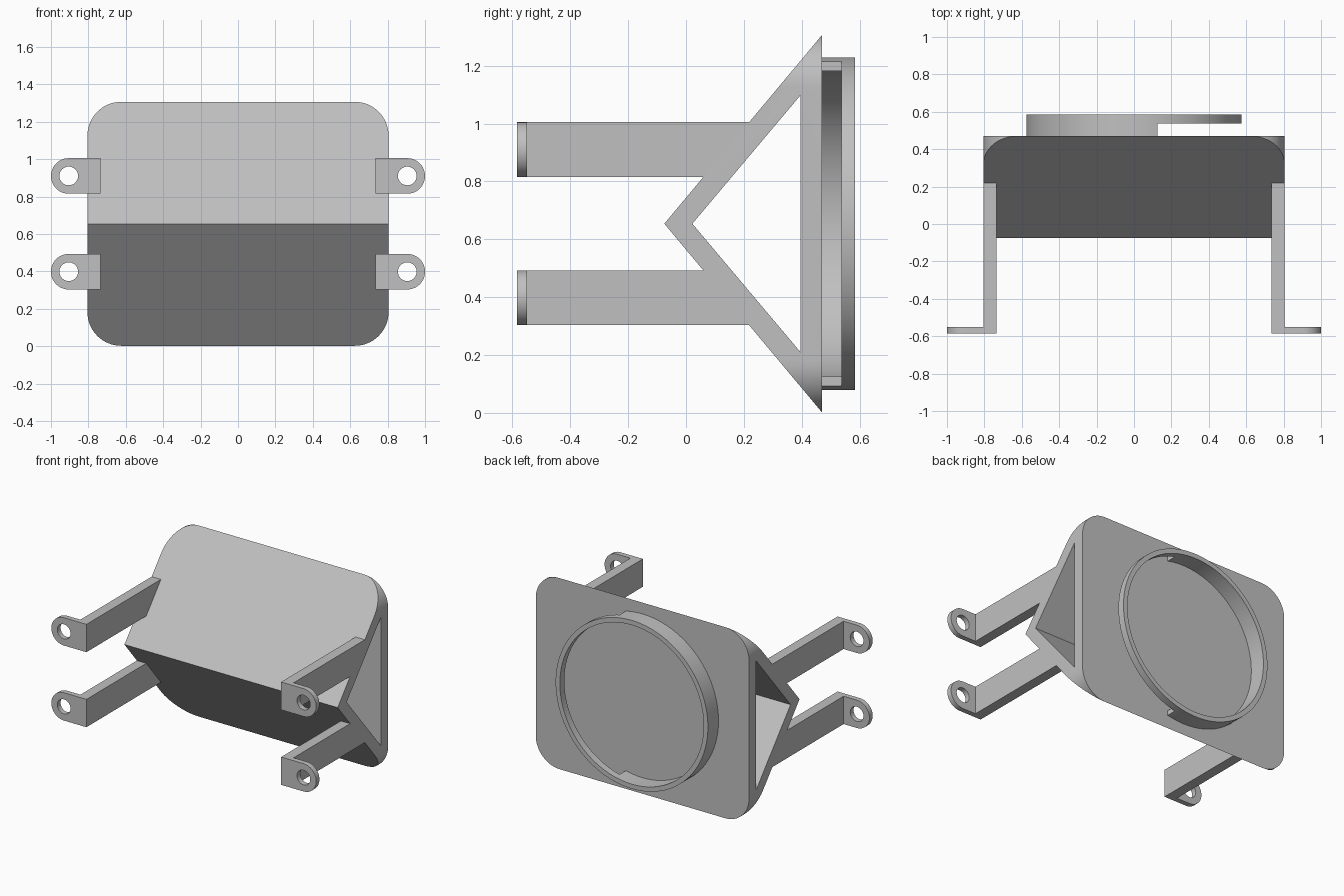
import bpy, bmesh, math
from mathutils import Vector

if "Cube" in bpy.data.objects:
    bpy.data.objects.remove(bpy.data.objects["Cube"], do_unlink=True)

grey = bpy.data.materials.new("plain grey")
grey.use_nodes = True
grey.diffuse_color = (0.53, 0.53, 0.53, 1)
grey.node_tree.nodes["Principled BSDF"].inputs["Base Color"].default_value = grey.diffuse_color

MID = 0.654          # height of the horizontal symmetry plane
BACK = 0.47          # rear face of the housing


def prism(name, points, axis, start, end):
    """Extrude a 2D outline along x (points are y, z) or y (points are x, z)."""
    def place(p, d):
        return Vector((d, p[0], p[1])) if axis == "x" else Vector((p[0], d, p[1]))
    bm = bmesh.new()
    low = [bm.verts.new(place(p, start)) for p in points]
    high = [bm.verts.new(place(p, end)) for p in points]
    bm.faces.new(low)
    bm.faces.new(high)
    for i in range(len(points)):
        j = (i + 1) % len(points)
        bm.faces.new((low[i], low[j], high[j], high[i]))
    bmesh.ops.recalc_face_normals(bm, faces=bm.faces)
    mesh = bpy.data.meshes.new(name)
    bm.to_mesh(mesh)
    bm.free()
    mesh.materials.append(grey)
    obj = bpy.data.objects.new(name, mesh)
    bpy.context.collection.objects.link(obj)
    return obj


def arc(cx, cz, r, a0, a1, steps):
    angles = [math.radians(a0 + (a1 - a0) * i / steps) for i in range(steps + 1)]
    return [(cx + r * math.cos(a), cz + r * math.sin(a)) for a in angles]


def circle(cx, cz, r, steps):
    return arc(cx, cz, r, 0, 360, steps)[:-1]


def combine(target, tool, operation):
    """Apply a boolean and discard the tool."""
    mod = target.modifiers.new("combine", "BOOLEAN")
    mod.operation, mod.solver, mod.object = operation, "EXACT", tool
    graph = bpy.context.evaluated_depsgraph_get()
    graph.update()
    mesh = bpy.data.meshes.new_from_object(target.evaluated_get(graph))
    target.modifiers.clear()
    target.data = mesh
    bpy.data.objects.remove(tool, do_unlink=True)


def smooth(obj):
    bpy.ops.object.select_all(action="DESELECT")
    obj.select_set(True)
    bpy.context.view_layer.objects.active = obj
    bpy.ops.object.shade_smooth_by_angle(angle=math.radians(30))


# Wedge housing, hollow from side to side, with rounded corners
half_w, half_h, corner = 0.805, 0.652, 0.18
housing = prism("housing", [(BACK, MID + half_h), (-0.075, MID), (BACK, MID - half_h)],
                "x", -half_w, half_w)
combine(housing, prism("hollow", [(0.395, MID + 0.443), (0.022, MID), (0.395, MID - 0.443)],
                       "x", -1, 1), "DIFFERENCE")
outline = []
for sx, sz, a in ((1, 1, 0), (-1, 1, 90), (-1, -1, 180), (1, -1, 270)):
    outline += arc(sx * (half_w - corner), MID + sz * (half_h - corner), corner, a, a + 90, 16)
combine(housing, prism("rounding", outline, "y", -0.5, 0.8), "INTERSECT")
smooth(housing)

# Rear ring, with a slot between it and the plate on one side
ring = prism("rear_ring", circle(0, MID, 0.575, 96), "y", BACK - 0.005, 0.585)
combine(ring, prism("bore", circle(0, MID, 0.543, 96), "y", 0.3, 0.8), "DIFFERENCE")
slot = [(0.125, -0.2), (0.8, -0.2), (0.8, 1.5), (0.125, 1.5)]
combine(ring, prism("slot", slot, "y", 0.3, 0.537), "DIFFERENCE")
smooth(ring)

# Four mounting arms, each with a rounded, drilled foot
arm_low, arm_high = 0.161, 0.351
eye_z, eye_r = (arm_low + arm_high) / 2, (arm_high - arm_low) / 2
for sx, side in ((1, "left"), (-1, "right")):
    for sz, level in ((1, "upper"), (-1, "lower")):
        side_view = [(-0.585, arm_low), (0.065, arm_low), (0.224, arm_high), (-0.585, arm_high)]
        arm = prism(f"{level}_{side}_arm", [(y, MID + sz * z) for y, z in side_view],
                    "x", sx * 0.735, sx * half_w)
        foot = [(0.735, arm_low)] + arc(0.905, eye_z, eye_r, -90, 90, 24) + [(0.735, arm_high)]
        combine(arm, prism("foot", [(sx * x, MID + sz * z) for x, z in foot],
                           "y", -0.585, -0.55), "UNION")
        combine(arm, prism("eye", circle(sx * 0.905, MID + sz * eye_z, 0.05, 32),
                           "y", -0.8, -0.4), "DIFFERENCE")
        smooth(arm)
